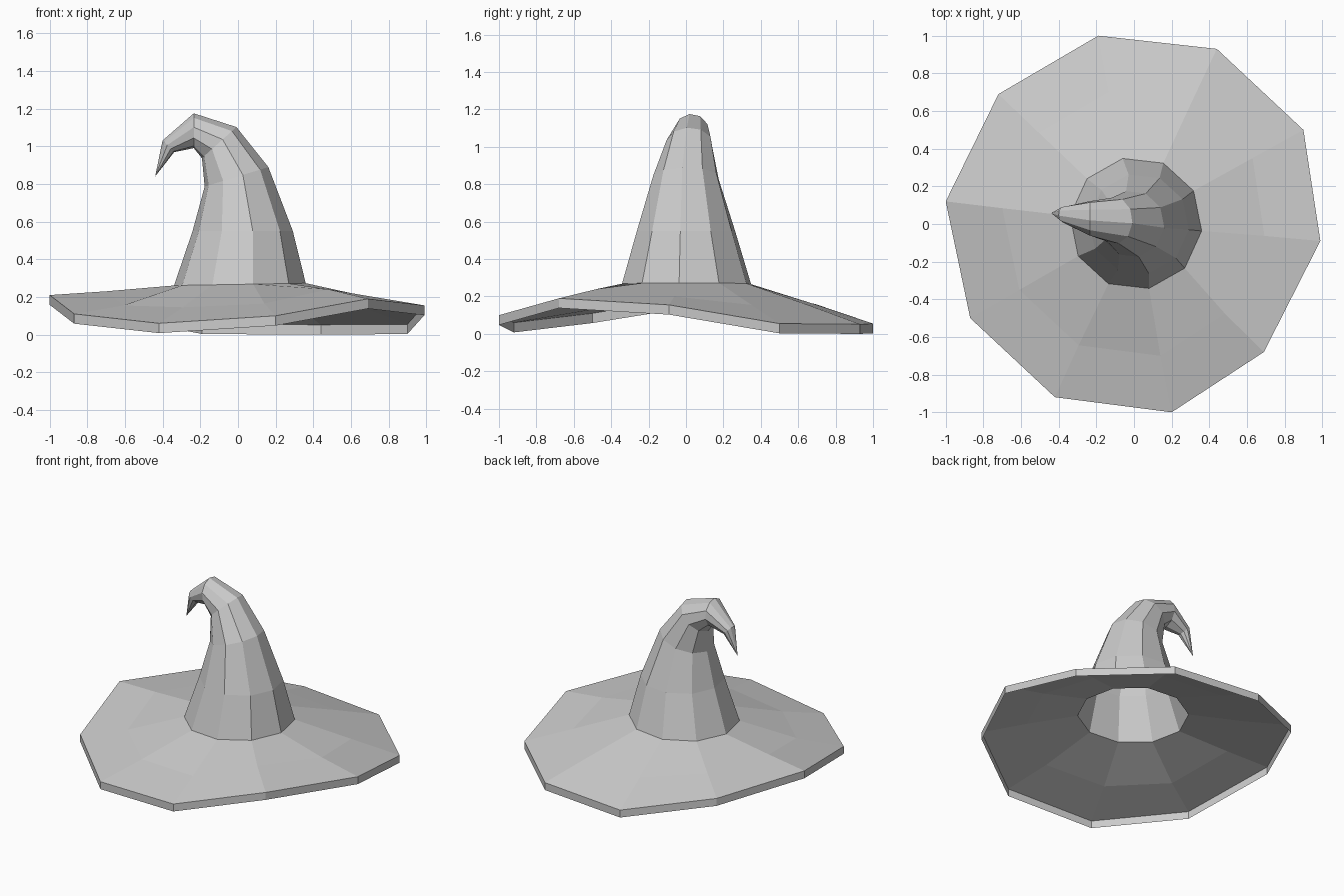
import bpy, bmesh
from math import cos, sin, radians
from mathutils import Vector

if "Cube" in bpy.data.objects:
    bpy.data.objects.remove(bpy.data.objects["Cube"])

SIDES = 10


def ring(cx, cy, cz, r, tilt=0.0):
    """Ten-sided ring, leaning towards -x by tilt degrees."""
    t = radians(tilt)
    u = Vector((cos(t), 0, sin(t)))
    v = Vector((0, 1, 0))
    pts = []
    for k in range(SIDES):
        a = radians(-6.5 + 36 * k)
        pts.append(Vector((cx, cy, cz)) + r * (cos(a) * u + sin(a) * v))
    return pts


def loft(name, rings, tip=None, flip=False):
    """Skin a list of rings with flat quads, optionally closing at a tip."""
    bm = bmesh.new()
    loops = [[bm.verts.new(p) for p in pts] for pts in rings]
    for a, b in zip(loops, loops[1:]):
        for k in range(SIDES):
            n = (k + 1) % SIDES
            bm.faces.new((a[k], a[n], b[n], b[k]))
    if tip is not None:
        end = bm.verts.new(tip)
        for k in range(SIDES):
            bm.faces.new((loops[-1][k], loops[-1][(k + 1) % SIDES], end))
    if flip:
        bmesh.ops.reverse_faces(bm, faces=bm.faces[:])
    mesh = bpy.data.meshes.new(name)
    bm.to_mesh(mesh)
    bm.free()
    obj = bpy.data.objects.new(name, mesh)
    bpy.context.collection.objects.link(obj)
    return obj


# Crown: open single skin; centre, radius and lean of each ring up to the tip
spine = [
    (0.01, 0.003, 0.267, 0.352, 1),
    (0.025, 0.0, 0.55, 0.268, 0),
    (-0.008, 0.0, 0.838, 0.178, 17),
    (-0.10, 0.018, 1.02, 0.124, 42),
    (-0.235, 0.03, 1.083, 0.093, 90),
    (-0.37, 0.05, 1.00, 0.044, 135),
]
crown_rings = [ring(*s) for s in spine]
loft("crown", crown_rings, tip=(-0.44, 0.058, 0.84))

# Brim: open wavy sheet with a short vertical lip;
# outline with the height of its rim and of its middle ring
outline = [(0.99, -0.09, 0.155), (0.90, 0.50, 0.055), (0.44, 0.93, 0.052),
           (-0.19, 1.0, 0.055), (-0.72, 0.69, 0.16), (-1.0, 0.12, 0.21),
           (-0.87, -0.50, 0.11), (-0.42, -0.92, 0.06), (0.20, -1.0, 0.10),
           (0.69, -0.68, 0.19)]
middle_z = [0.20, 0.155, 0.155, 0.155, 0.20, 0.23, 0.155, 0.145, 0.165, 0.24]
rim = [Vector(p) for p in outline]
middle = [Vector((p.x * 0.7, p.y * 0.7, z)) for p, z in zip(rim, middle_z)]
lip = [p - Vector((0, 0, 0.052)) for p in rim]
loft("brim", [crown_rings[0], middle, rim, lip], flip=True)
